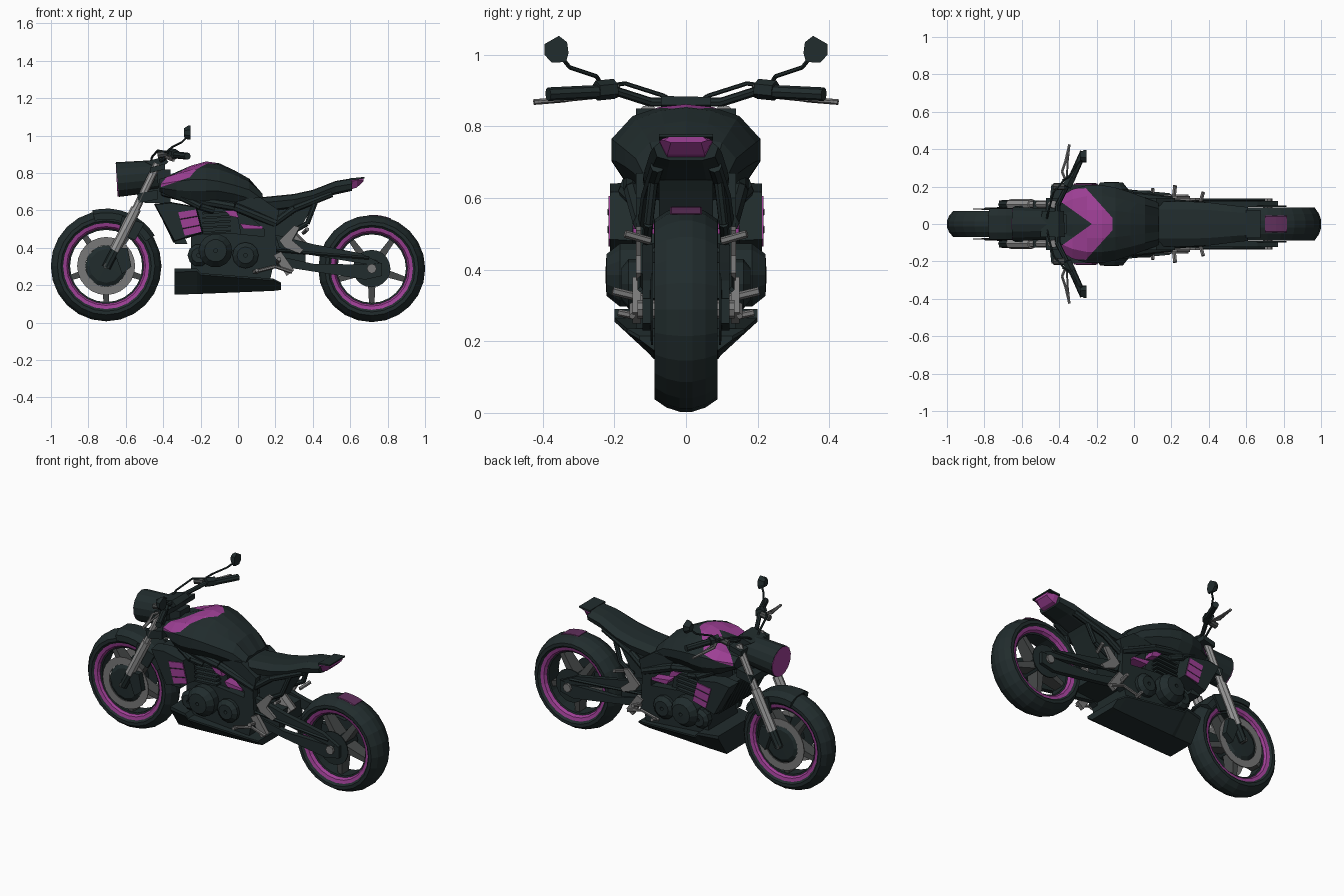
import bpy, bmesh, math
from mathutils import Vector

if "Cube" in bpy.data.objects:
    bpy.data.objects.remove(bpy.data.objects["Cube"])

def material(name, rgb):
    m = bpy.data.materials.new(name)
    m.diffuse_color = (*rgb, 1)
    m.use_nodes = True
    m.node_tree.nodes["Principled BSDF"].inputs["Base Color"].default_value = m.diffuse_color
    return m

DARK = material("dark teal black", (0.015, 0.025, 0.026))
PINK = material("magenta", (0.34, 0.05, 0.30))
PLUM = material("dull magenta", (0.12, 0.03, 0.11))
GREY = material("metal grey", (0.19, 0.19, 0.19))
LIGHT = material("light grey", (0.33, 0.33, 0.33))
STEEL = material("dark grey", (0.065, 0.07, 0.07))

def finish(name, bm, *mats):
    bmesh.ops.recalc_face_normals(bm, faces=bm.faces[:])
    me = bpy.data.meshes.new(name)
    bm.to_mesh(me)
    bm.free()
    for m in mats:
        me.materials.append(m)
    ob = bpy.data.objects.new(name, me)
    bpy.context.collection.objects.link(ob)
    return ob

def skin(bm, rings, loop=False):
    vr = [[bm.verts.new(p) for p in r] for r in rings]
    n = len(vr[0])
    for a, b in zip(vr, vr[1:] + (vr[:1] if loop else [])):
        for i in range(n):
            bm.faces.new((a[i], a[(i + 1) % n], b[(i + 1) % n], b[i]))
    if not loop:
        bm.faces.new(vr[0])
        bm.faces.new(vr[-1])

def plate(name, pts, y0, y1, mat, inset=0.0):
    """x-z outline extruded in y; mirrored to both sides when y0 > 0"""
    bm = bmesh.new()
    cx = sum(p[0] for p in pts) / len(pts)
    cz = sum(p[1] for p in pts) / len(pts)
    for s in ((1, -1) if y0 > 0 else (1,)):
        k = 1 - inset
        skin(bm, [[(x, s * y0, z) for x, z in pts],
                  [(cx + (x - cx) * k, s * y1, cz + (z - cz) * k) for x, z in pts]])
    return finish(name, bm, mat)

def loft_bm(sections):
    """sections: (x, half outline from top centre to bottom centre)"""
    bm = bmesh.new()
    skin(bm, [[(x, y, z) for y, z in h] + [(x, -y, z) for y, z in h[-2:0:-1]] for x, h in sections])
    return bm

def lathe(name, cx, cz, prof, mat, n=24, a0=0, a1=360, sides=(1,)):
    """closed (radius, y) profile swept round a y axis"""
    bm = bmesh.new()
    full = a1 - a0 >= 360
    angs = [math.radians(a0 + (a1 - a0) * i / n) for i in range(n if full else n + 1)]
    for s in sides:
        skin(bm, [[(cx + r * math.cos(a), s * y, cz + r * math.sin(a)) for r, y in prof] for a in angs], full)
    return finish(name, bm, mat)

def rods(name, pts, r, mat, mirror=True, r2=None, n=8):
    """cylinders along a path of 3D points"""
    bm = bmesh.new()
    for s in ((1, -1) if mirror else (1,)):
        for a, b in zip(pts, pts[1:]):
            a, b = Vector((a[0], s * a[1], a[2])), Vector((b[0], s * b[1], b[2]))
            d = b - a
            M = d.to_track_quat('Z', 'Y').to_matrix().to_4x4()
            M.translation = (a + b) / 2
            bmesh.ops.create_cone(bm, cap_ends=True, segments=n, radius1=r, radius2=r2 or r, depth=d.length, matrix=M)
    return finish(name, bm, mat)

# Wheels
def wheel(tag, cx, cz, R, w):
    half = [(R - .068, w * .84), (R - .054, w), (R - .035, w), (R - .012, w * .62), (R, w * .2)]
    lathe(tag + "_tyre", cx, cz, half + [(r, -y) for r, y in half[::-1]], DARK)
    rim = [(R - .062, w * .88), (R - .085, w * .8), (R - .094, w * .62)]
    lathe(tag + "_rim", cx, cz, rim + [(r, -y) for r, y in rim[::-1]], PINK)
    lathe(tag + "_rim_inner", cx, cz, [(R - .09, w * .6), (R - .103, w * .55), (R - .103, -w * .55), (R - .09, -w * .6)], DARK)
    lathe(tag + "_hub", cx, cz, [(.01, .075), (.05, .07), (.05, -.07), (.01, -.075)], DARK, 12)
    bm = bmesh.new()
    for i in range(5):
        a = math.radians(90 + 36 + 72 * i)
        u, v = Vector((math.cos(a), 0, math.sin(a))), Vector((-math.sin(a), 0, math.cos(a)))
        c = Vector((cx, 0, cz))
        skin(bm, [[c + u * r + v * h * k + Vector((0, d * j, 0)) for k, j in ((1, 1), (-1, 1), (-1, -1), (1, -1))]
                  for r, h, d in ((.04, .022, .045), (R - .088, .014, .03))])
    finish(tag + "_spokes", bm, STEEL)

wheel("front", -.705, .303, .296, .07)
wheel("rear", .715, .289, .286, .088)
lathe("front_brake_discs", -.705, .303, [(.155, .078), (.155, .084), (.11, .084), (.11, .078)], GREY, 24, sides=(1, -1))
lathe("front_disc_carriers", -.705, .303, [(.112, .075), (.09, .088), (.01, .09), (.01, .075)], DARK, 12, sides=(1, -1))
lathe("rear_sprocket_and_disc", .715, .289, [(.1, .092), (.1, .098), (.05, .1), (.05, .092)], DARK, 20, sides=(1, -1))
rods("front_axle", [(-.705, -.125, .303), (-.705, .125, .303)], .016, STEEL, False)
rods("rear_axle", [(.715, -.135, .289), (.715, .135, .289)], .026, GREY, False)
lathe("rear_tyre_patch", .715, .289, [(.284, .045), (.2875, .04), (.2875, -.04), (.284, -.045)], PLUM, 4, 69, 93)

# Front fender
lathe("front_fender", -.705, .303, [(.25, .085), (.285, .083), (.307, .045), (.307, -.045), (.285, -.083), (.25, -.085),
      (.25, -.078), (.298, -.035), (.298, .035), (.25, .078)], DARK, 8, 32, 104)
plate("fender_brackets", [(-.62, .57), (-.5, .53), (-.55, .44), (-.64, .48)], .078, .095, DARK)

# Fork
rods("fork_upper_tubes", [(-.43, .105, .85), (-.545, .105, .61)], .021, LIGHT)
rods("fork_lower_tubes", [(-.545, .105, .61), (-.66, .105, .385)], .028, LIGHT)
rods("fork_feet", [(-.65, .105, .40), (-.705, .105, .295)], .024, DARK)
plate("brake_calipers", [(-.67, .40), (-.59, .40), (-.57, .30), (-.62, .26)], .07, .12, DARK)
plate("upper_clamp", [(-.47, .83), (-.39, .85), (-.39, .82), (-.47, .80)], -.14, .14, DARK)
plate("lower_clamp", [(-.54, .69), (-.43, .71), (-.43, .66), (-.53, .64)], -.125, .125, DARK)
plate("steering_head", [(-.47, .82), (-.36, .82), (-.36, .64), (-.5, .64)], -.05, .05, DARK)

# Headlight
rods("headlight_shell", [(-.645, 0, .765), (-.43, 0, .785)], .093, DARK, False, .085, 14)
rods("headlight_lens", [(-.649, 0, .7645), (-.64, 0, .765)], .09, PINK, False, n=14)
plate("instrument_pod", [(-.5, .86), (-.4, .885), (-.37, .86), (-.42, .82)], -.07, .07, DARK, .1)

# Handlebar, grips, levers and mirrors
rods("handlebar", [(-.41, 0, .868), (-.41, .1, .868), (-.36, .2, .9), (-.335, .25, .9)], .013, DARK)
rods("grips", [(-.335, .24, .897), (-.27, .385, .89)], .019, DARK)
rods("switch_housings", [(-.36, .2, .905), (-.335, .25, .9)], .028, DARK, n=6)
rods("levers", [(-.355, .21, .89), (-.385, .28, .885), (-.365, .34, .875), (-.345, .425, .868)], .008, GREY, n=6)
rods("lever_inner_arms", [(-.36, .23, .885), (-.355, .33, .875), (-.345, .42, .868)], .006, GREY, n=6)
rods("reservoirs", [(-.43, .2, .895), (-.37, .2, .905)], .018, STEEL)
rods("cables", [(-.37, .24, .91), (-.43, .17, .92), (-.46, .06, .885), (-.47, 0, .84)], .006, DARK, n=6)
rods("mirror_stems", [(-.38, .235, .915), (-.35, .25, .94), (-.30, .325, .965), (-.275, .345, .99)], .006, DARK, n=6)
bm = bmesh.new()
for s in (1, -1):
    out = [(.332, 1.035), (.355, 1.053), (.395, 1.03), (.395, 1.0), (.375, .978), (.335, .98), (.328, 1.005)]
    skin(bm, [[(x, s * (.363 + (y - .363) * k), 1.015 + (z - 1.015) * k) for y, z in out]
              for x, k in ((-.29, .6), (-.268, 1), (-.255, 1))])
finish("mirrors", bm, DARK)

# Fuel tank, with the magenta band cut into its surface
tank = []
for x, w, zt, zm, zb in ((-.42, .13, .765, .74, .70), (-.33, .185, .805, .755, .66), (-.25, .208, .84, .765, .64),
                         (-.17, .208, .862, .765, .645), (-.1, .195, .852, .755, .65), (-.02, .17, .815, .735, .64),
                         (.06, .14, .77, .71, .62), (.13, .115, .69, .66, .60)):
    tank.append((x, [(0, zt), (w * .36, zt - .008), (w * .72, (zt + zm) / 2 + .015), (w, zm),
                     (w, (zm + zb) / 2), (w * .8, zb), (0, zb)]))
bm = loft_bm(tank)
def low(x): return .715 + (x + .44) * .34
cuts = [((-.44, 0, low(-.44)), (-.34, 0, 1)), ((-.115, 0, 0), (1, 0, 0))]
cuts += [((x, 0, 0), (1, k * s, 0)) for x, k in ((-.225, 1.4), (-.085, .9)) for s in (1, -1)]
for co, no in cuts:
    bmesh.ops.bisect_plane(bm, geom=bm.verts[:] + bm.edges[:] + bm.faces[:], plane_co=co, plane_no=no)
for f in bm.faces:
    c = f.calc_center_median()
    y = abs(c.y)
    f.material_index = int(c.z > low(c.x) and -.225 - 1.4 * y < c.x < min(-.115, -.085 - .9 * y))
finish("fuel_tank", bm, DARK, PINK)

# Seat, tail and tail light
seat = []
for x, w, zt, zb in ((.06, .12, .69, .60), (.14, .12, .672, .59), (.3, .12, .688, .61), (.4, .115, .71, .645),
                     (.52, .1, .757, .685), (.61, .09, .772, .705)):
    seat.append((x, [(0, zt), (w * .65, zt - .004), (w, zt - .03), (w * .9, zb + .01), (w * .5, zb), (0, zb)]))
finish("seat_and_tail", loft_bm(seat), DARK)
plate("tail_lip", [(.6, .772), (.675, .779), (.675, .771), (.6, .76)], -.075, .075, DARK)
light = [(x, [(0, zt), (w * .75, zt), (w, zt - .012), (w * .7, zb), (0, zb)])
         for x, w, zt, zb in ((.6, .075, .768, .712), (.635, .074, .772, .722), (.67, .06, .773, .755))]
finish("tail_light", loft_bm(light), PINK)

# Frame and subframe
plate("frame_side_plates", [(-.02, .66), (.12, .67), (.22, .6), (.2, .5), (.21, .3), (.13, .26), (.14, .5), (.02, .6)], .095, .14, DARK)
rods("frame_spars", [(-.4, .06, .7), (-.25, .15, .66), (-.02, .15, .62), (.2, .125, .53)], .024, DARK)
rods("subframe_rails", [(.19, .115, .53), (.3, .105, .61), (.5, .08, .69)], .02, DARK)
rods("subframe_stays", [(.42, .09, .66), (.37, .105, .53), (.28, .11, .48)], .014, DARK)
plate("rear_guard", [(.2, .6), (.42, .65), (.4, .62), (.3, .45), (.2, .4)], -.075, .075, DARK)

# Radiator and side shrouds
plate("radiator", [(-.43, .63), (-.36, .63), (-.27, .42), (-.335, .42)], -.165, .165, DARK)
for i in range(9):
    y = -.14 + .035 * i
    rods("radiator_fin", [(-.432, y, .62), (-.34, y, .43)], .006, DARK, False, n=4)
plate("side_shrouds", [(-.45, .635), (-.36, .645), (-.22, .62), (-.185, .48), (-.34, .43)], .13, .212, DARK, .06)
panel = [(-.32, .59), (-.225, .605), (-.195, .485), (-.285, .465)]
plate("shroud_panels", panel, .209, .217, PINK)
for t in (.3, .7):
    a = [panel[0][k] + (panel[3][k] - panel[0][k]) * t for k in (0, 1)]
    b = [panel[1][k] + (panel[2][k] - panel[1][k]) * t for k in (0, 1)]
    rods("shroud_slat", [(a[0], .217, a[1]), (b[0], .217, b[1])], .002, DARK, n=4)

# Engine
plate("crankcase", [(-.25, .47), (-.05, .48), (.15, .46), (.2, .36), (.17, .22), (-.25, .24)], -.14, .14, DARK)
lathe("clutch_covers", -.12, .385, [(.09, .13), (.09, .185), (.06, .222), (.01, .225), (.01, .13)], DARK, 14, sides=(1, -1))
lathe("small_covers", .04, .36, [(.07, .13), (.07, .16), (.045, .18), (.01, .18), (.01, .13)], DARK, 12, sides=(1, -1))
lathe("front_covers", -.21, .36, [(.06, .13), (.06, .165), (.04, .185), (.01, .185), (.01, .13)], DARK, 10, sides=(1, -1))
plate("cylinder_block", [(-.24, .66), (-.02, .66), (.02, .46), (-.24, .44)], -.11, .11, DARK)
for i in range(5):
    z = .475 + i * .026
    plate("cylinder_fin", [(-.19, z), (-.04, z + .01), (-.04, z + .022), (-.19, z + .012)], -.15, .15, DARK)
plate("airbox", [(-.02, .64), (.15, .6), (.17, .46), (-.02, .46)], -.09, .09, DARK)
plate("upper_engine_accents", [(-.07, .6), (-.01, .6), (.005, .56), (-.04, .57)], .1, .158, PINK)
plate("rear_engine_accents", [(.01, .53), (.13, .515), (.13, .5), (.03, .5)], .09, .148, PINK)
rods("hoses", [(-.3, .15, .67), (-.2, .17, .62), (-.13, .15, .6)], .02, DARK)

# Belly pan
pan = []
for x, w, zt, zm, zb in ((-.34, .17, .29, .27, .15), (-.22, .2, .29, .275, .153), (-.2, .2, .265, .255, .154),
                         (.19, .165, .235, .225, .17), (.23, .13, .215, .205, .175)):
    pan.append((x, [(0, zt), (w, zt), (w, zm), (.09, zb), (0, zb)]))
finish("belly_pan", loft_bm(pan), DARK)

# Swingarm, chain and shock
plate("swingarm_upper", [(.2, .47), (.4, .42), (.66, .37), (.76, .32), (.7, .31), (.4, .36), (.22, .4)], .092, .122, DARK)
plate("swingarm_lower", [(.17, .31), (.68, .23), (.77, .25), (.77, .32), (.7, .31), (.4, .315), (.2, .36)], .092, .122, DARK)
plate("swingarm_pivot", [(.16, .45), (.36, .42), (.36, .32), (.16, .3)], -.11, .11, DARK)
rods("chain_runs", [(.15, .128, .39), (.7, .128, .345)], .008, DARK, n=4)
rods("shock", [(.22, 0, .52), (.36, 0, .38)], .04, GREY, False)

# Foot pegs, brackets and stand
plate("peg_brackets", [(.22, .44), (.3, .52), (.33, .51), (.29, .44), (.35, .39), (.33, .37), (.25, .4)], .125, .14, GREY)
rods("rider_pegs", [(.21, .12, .32), (.22, .205, .34)], .012, GREY, n=6)
rods("passenger_pegs", [(.35, .1, .48), (.37, .17, .5)], .011, GREY, n=6)
plate("heel_plates", [(.19, .36), (.23, .38), (.3, .28), (.26, .25)], .125, .15, GREY)
rods("shift_rods", [(.08, .15, .27), (.2, .15, .3), (.29, .15, .27)], .009, GREY, n=6)
rods("shift_pedals", [(.1, .14, .27), (.1, .19, .28)], .01, GREY, n=6)
